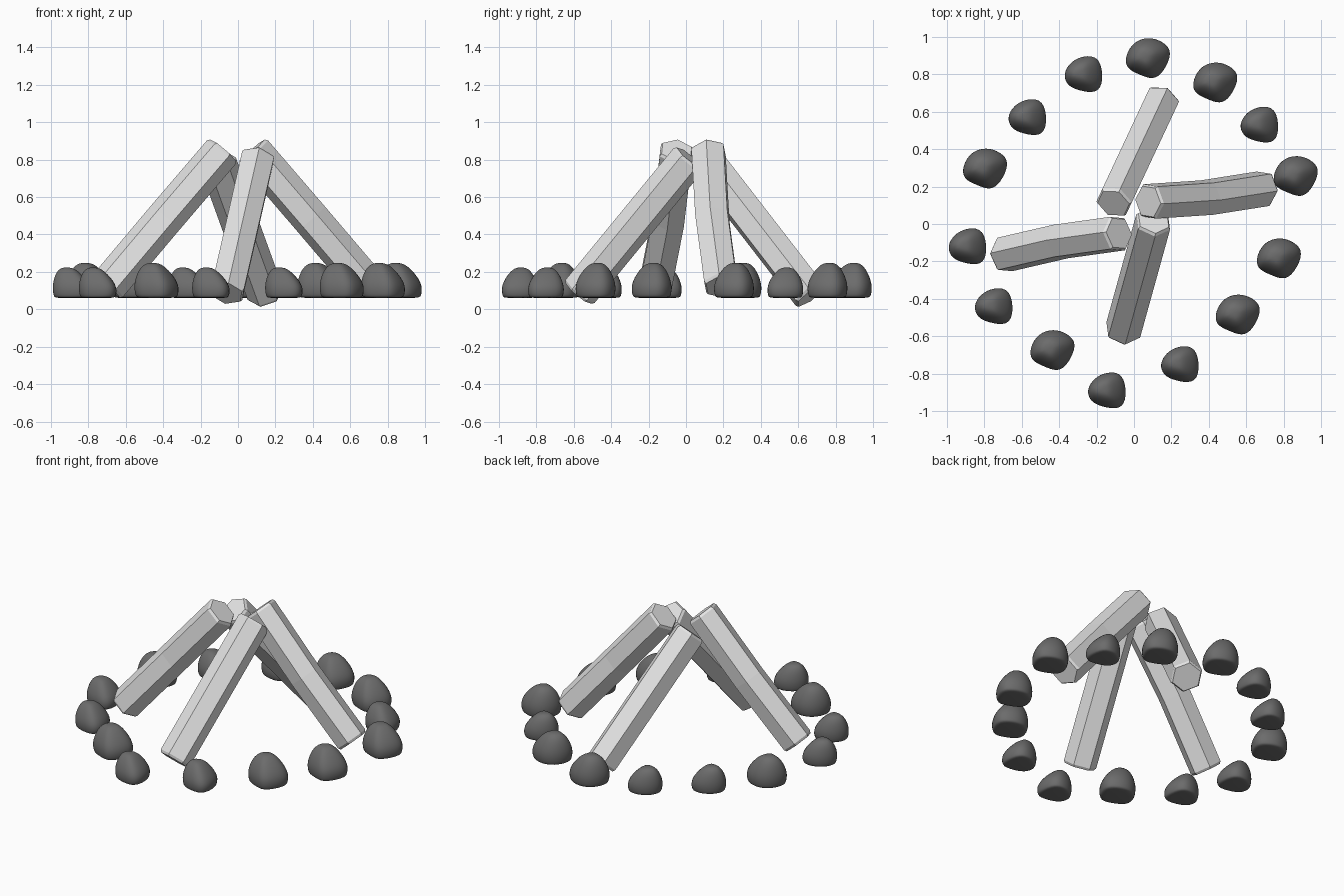
import bpy
import math
from mathutils import Vector

if "Cube" in bpy.data.objects:
    bpy.data.objects.remove(bpy.data.objects["Cube"], do_unlink=True)


def make_material(name, value):
    mat = bpy.data.materials.new(name)
    mat.use_nodes = True
    colour = (value, value, value, 1)
    mat.diffuse_color = colour
    mat.node_tree.nodes["Principled BSDF"].inputs["Base Color"].default_value = colour
    return mat


log_grey = make_material("pale log grey", 0.78)
stone_grey = make_material("dark stone grey", 0.15)


def loft(name, rings, mat):
    """Skin a stack of equal rings and close both ends."""
    n = len(rings[0])
    verts = [p for ring in rings for p in ring]
    faces = [tuple(reversed(range(n))),
             tuple(range(len(verts) - n, len(verts)))]
    for r in range(len(rings) - 1):
        for i in range(n):
            j = (i + 1) % n
            a, b = r * n, (r + 1) * n
            faces.append((a + i, a + j, b + j, b + i))
    mesh = bpy.data.meshes.new(name)
    mesh.from_pydata(verts, [], faces)
    mesh.materials.append(mat)
    mesh.update()
    return mesh


def place(name, mesh, location=(0, 0, 0)):
    obj = bpy.data.objects.new(name, mesh)
    obj.location = location
    bpy.context.collection.objects.link(obj)
    return obj


# Leaning six-sided logs with a slight sideways bow and chamfered ends
def log(name, foot, head, roll, bow):
    foot, head = Vector(foot), Vector(head)
    axis = (head - foot).normalized()
    side = Vector((0, 0, 1)).cross(axis).normalized()
    up = axis.cross(side)
    middle = (foot + head) / 2 + side * bow
    lower = (middle - foot).normalized() * 0.015
    upper = (middle - head).normalized() * 0.015
    rings = []
    for centre, radius in ((foot, 0.09), (foot + lower, 0.1), (middle, 0.1),
                           (head + upper, 0.1), (head, 0.09)):
        ring = []
        for k in range(6):
            a = math.radians(roll + 60 * k)
            ring.append(centre + radius * (math.cos(a) * up - math.sin(a) * side))
        rings.append([tuple(p) for p in reversed(ring)])
    # side x up order is settled by recalculating the outward direction
    mesh = loft(name, rings, log_grey)
    centre = (foot + head) / 2
    if (mesh.polygons[0].center - centre).dot(mesh.polygons[0].normal) < 0:
        mesh.flip_normals()
    place(name, mesh)


log("right_log", (-0.70, -0.165, 0.12), (-0.08, -0.05, 0.85), -12, 0.014)
log("left_log", (0.70, 0.19, 0.12), (0.075, 0.12, 0.85), -12, 0.014)
log("front_log", (-0.06, -0.575, 0.085), (0.105, 0.02, 0.81), 18, 0)
log("back_log", (0.15, 0.665, 0.072), (-0.11, 0.11, 0.79), 0, 0)

# Rounded stones: an outline stacked in levels of (height, scale, shift x, shift y)
LEVELS = ((0.06, 0.84, 0, 0), (0.068, 0.97, 0, 0), (0.12, 1.04, 0, 0),
          (0.17, 0.9, -0.008, 0.002), (0.22, 0.62, -0.02, 0.006),
          (0.25, 0.28, -0.025, 0.008))

pointed = ((0.13, 0.03), (0.075, 0.085), (0.0, 0.11), (-0.08, 0.085),
           (-0.125, 0.01), (-0.122, -0.06), (-0.05, -0.09), (0.02, -0.12),
           (0.075, -0.085))
blunt = ((0.09, 0.095), (0.0, 0.1), (-0.07, 0.065), (-0.108, 0.0),
         (-0.085, -0.06), (-0.03, -0.085), (0.075, -0.105), (0.108, -0.035))


def stone_mesh(name, outline, height):
    rings = [[(x * s + dx, y * s + dy, 0.06 + (z - 0.06) * height)
              for x, y in outline] for z, s, dx, dy in LEVELS]
    mesh = loft(name, rings, stone_grey)
    mesh.shade_smooth()
    return mesh


def stone_set(name, mesh, spots):
    for i, (x, y) in enumerate(spots):
        obj = place(f"{name}_{i + 1}", mesh, (x, y, 0))
        smooth = obj.modifiers.new("Rounding", "SUBSURF")
        smooth.levels = smooth.render_levels = 2


# Ring of stones around the logs
stone_set("pointed_stone", stone_mesh("pointed_stone", pointed, 1.0),
          ((0.08, 0.89), (0.44, 0.76), (0.87, 0.26), (0.78, -0.18),
           (0.56, -0.48), (-0.43, -0.67), (-0.79, 0.30)))
stone_set("blunt_stone", stone_mesh("blunt_stone", blunt, 0.87),
          ((-0.27, 0.80), (-0.57, 0.57), (0.67, 0.53), (-0.89, -0.12),
           (-0.75, -0.44), (-0.145, -0.89), (0.245, -0.75)))
